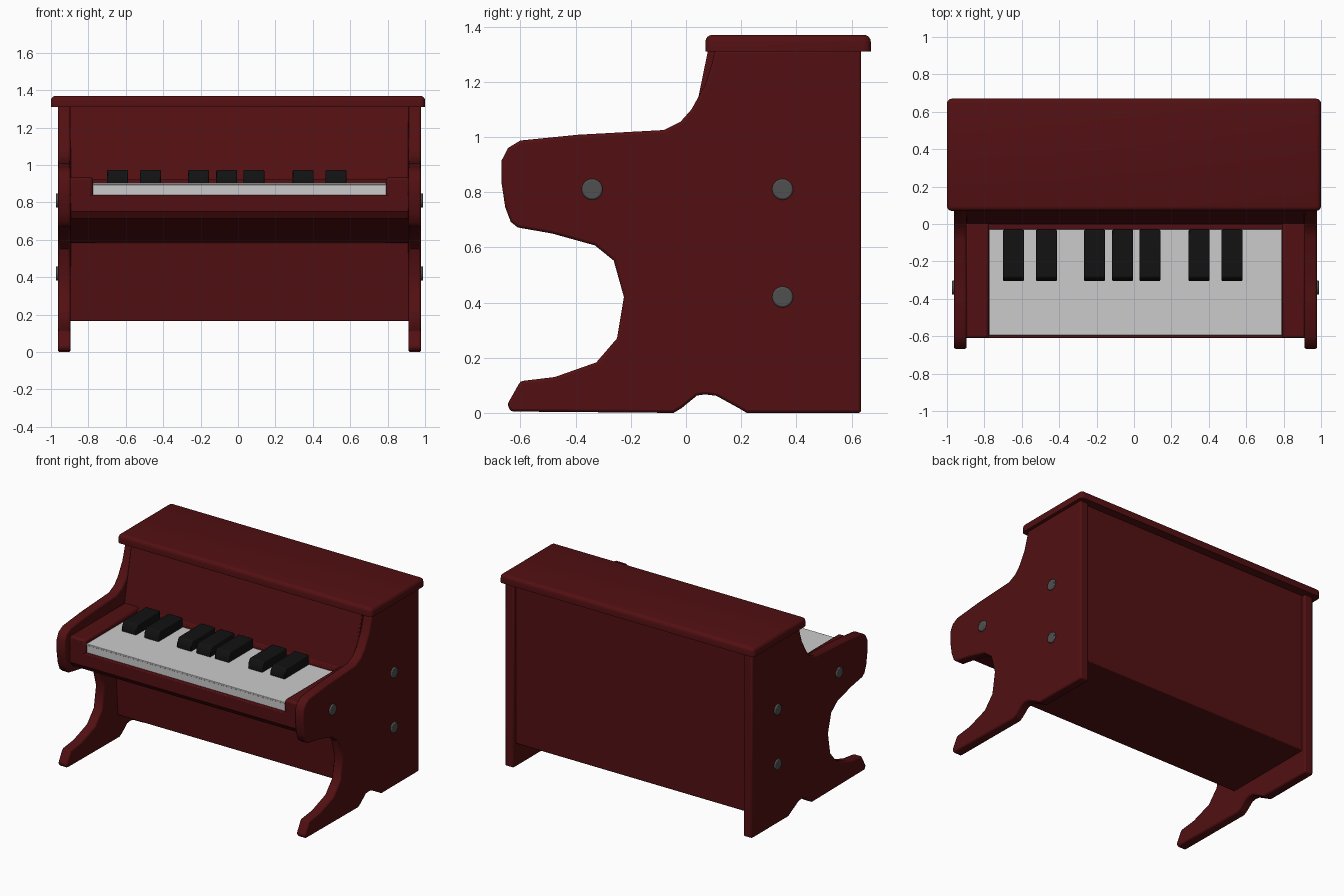
import bpy, bmesh, math

if "Cube" in bpy.data.objects:
    bpy.data.objects.remove(bpy.data.objects["Cube"])

CX = 0.008  # the case sits slightly off the lid's centre


def material(name, rgb):
    m = bpy.data.materials.new(name)
    m.diffuse_color = (*rgb, 1)
    m.use_nodes = True
    m.node_tree.nodes["Principled BSDF"].inputs["Base Color"].default_value = m.diffuse_color
    return m


RED = material("red lacquer", (0.085, 0.005, 0.006))
BLACK = material("black", (0.006, 0.006, 0.006))
STEEL = material("dark steel", (0.08, 0.08, 0.08))


def finish(bm, name, mat, bevel=0.0, segments=2):
    bmesh.ops.recalc_face_normals(bm, faces=bm.faces)
    mesh = bpy.data.meshes.new(name)
    bm.to_mesh(mesh)
    bm.free()
    ob = bpy.data.objects.new(name, mesh)
    bpy.context.collection.objects.link(ob)
    if mat:
        mesh.materials.append(mat)
    if bevel:
        mod = ob.modifiers.new("Bevel", 'BEVEL')
        mod.width, mod.segments = bevel, segments
        mod.limit_method = 'ANGLE'
        mod.angle_limit = math.radians(50)
    bpy.ops.object.select_all(action='DESELECT')
    ob.select_set(True)
    bpy.context.view_layer.objects.active = ob
    bpy.ops.object.shade_smooth_by_angle(angle=math.radians(35))
    return ob


def prism(name, profile, x0, x1, mat, bevel=0.0, segments=2):
    """Extrude a (y, z) outline from x0 to x1."""
    bm = bmesh.new()
    face = bm.faces.new([bm.verts.new((x0, y, z)) for y, z in profile])
    new = bmesh.ops.extrude_face_region(bm, geom=[face])["geom"]
    verts = [v for v in new if isinstance(v, bmesh.types.BMVert)]
    bmesh.ops.translate(bm, verts=verts, vec=(x1 - x0, 0, 0))
    return finish(bm, name, mat, bevel, segments)


def box(name, x, y, z, mat, bevel=0.0, segments=2):
    profile = [(y[0], z[0]), (y[1], z[0]), (y[1], z[1]), (y[0], z[1])]
    return prism(name, profile, x[0], x[1], mat, bevel, segments)


# Curvy side panels
side = [(.635, .0), (.635, 1.315), (.105, 1.315), (.095, 1.27), (.07, 1.19), (.02, 1.10),
        (-.02, 1.055), (-.08, 1.025), (-.39, 1.008), (-.6, .987), (-.645, .96),
        (-.668, .915), (-.668, .83), (-.655, .745), (-.635, .692), (-.61, .672),
        (-.485, .65), (-.33, .607), (-.262, .552), (-.225, .42), (-.25, .27),
        (-.325, .183), (-.475, .13), (-.60, .115), (-.648, .03), (-.635, .005),
        (-.045, .0), (-.015, .018), (.04, .063), (.07, .067), (.11, .062),
        (.195, .015), (.22, .0)]
# Bolt heads and key cheeks are repeated on both sides
for s, label in ((-1, "left"), (1, "right")):
    a, b = sorted((CX + s * .903, CX + s * .971))
    prism(label + "_side_panel", side, a, b, RED, 0.01)
    for i, (y, z) in enumerate(((-.34, .81), (.35, .81), (.35, .42))):
        bm = bmesh.new()
        bmesh.ops.create_cone(bm, cap_ends=True, segments=24, radius1=.038,
                              radius2=.038, depth=.03)
        ob = finish(bm, f"{label}_bolt_{i + 1}", STEEL, 0.006)
        ob.rotation_euler = (0, math.pi / 2, 0)
        ob.location = (CX + s * .967, y, z)
    a, b = sorted((CX + s * .783, CX + s * .91))
    box(label + "_key_cheek", (a, b), (-.61, .02), (.80, .935), RED, 0.015)

# Case body: lower board, key bed, sloping music board and back
body = [(.61, .165), (-.07, .165), (-.09, .45), (-.10, .585), (-.22, .61), (-.54, .70),
        (-.585, .715), (-.61, .75), (-.61, .84), (-.03, .84), (-.03, .925),
        (.0, .925), (.08, 1.315), (.61, 1.315)]
prism("case_body", body, CX - .906, CX + .906, RED, 0.006)

# Lid, rounded on the top and corners only
bm = bmesh.new()
bmesh.ops.create_cube(bm, size=1)
for v in bm.verts:
    v.co = (v.co.x * 2, .37 + v.co.y * .6, 1.34 + v.co.z * .06)
edges = [e for e in bm.edges if max(v.co.z for v in e.verts) > 1.34]
bmesh.ops.bevel(bm, geom=edges, offset=.026, segments=4, profile=.5, affect='EDGES')
finish(bm, "lid", RED)

# White keyboard: base slab and overhanging top
box("white_key_base", (CX - .783, CX + .783), (-.588, -.028), (.835, .893), None)
box("white_key_top", (CX - .783, CX + .783), (-.595, -.028), (.893, .905), None, 0.003)

# Black keys with sloping fronts
key = [(-.305, .90), (-.03, .90), (-.03, .973), (-.285, .973), (-.305, .94)]
for i, x in enumerate((-.644, -.468, -.211, -.061, .085, .348, .524)):
    prism(f"black_key_{i + 1}", key, x - .056, x + .056, BLACK, 0.006)
